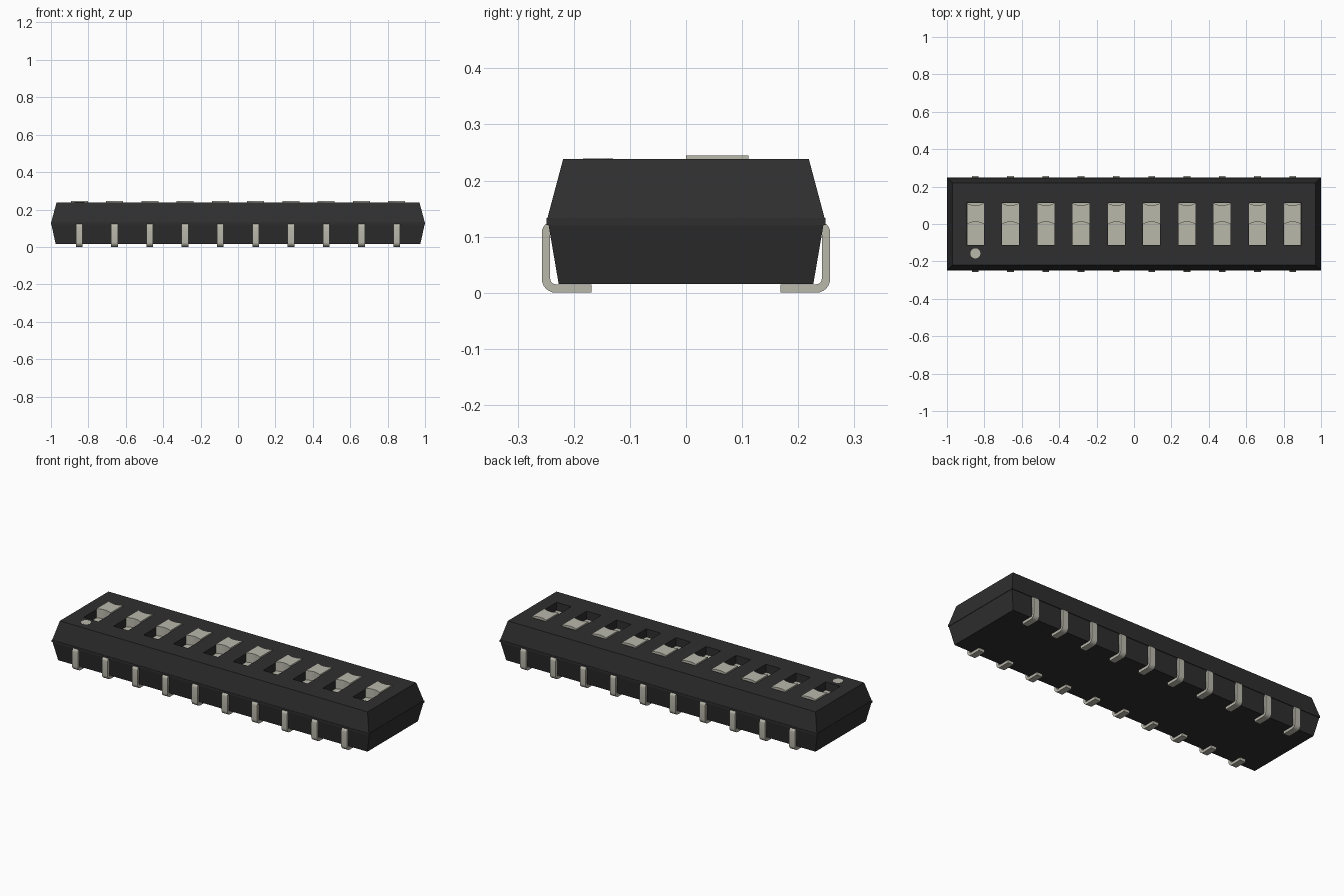
import bpy, bmesh
from math import sin, cos, pi, radians

cube = bpy.data.objects.get("Cube")
if cube:
    bpy.data.objects.remove(cube, do_unlink=True)

COUNT, PITCH = 10, 0.1885
XS = [(i - (COUNT - 1) / 2) * PITCH for i in range(COUNT)]
TOP, FLOOR = 0.238, 0.192


def material(name, rgb):
    m = bpy.data.materials.new(name)
    m.use_nodes = True
    m.diffuse_color = (*rgb, 1)
    m.node_tree.nodes["Principled BSDF"].inputs["Base Color"].default_value = (*rgb, 1)
    return m


BLACK = material("black plastic", (0.028, 0.028, 0.028))
IVORY = material("ivory plastic", (0.49, 0.48, 0.41))
METAL = material("tinned metal", (0.49, 0.48, 0.41))


def finish(name, bm, mat):
    bmesh.ops.recalc_face_normals(bm, faces=bm.faces)
    mesh = bpy.data.meshes.new(name)
    bm.to_mesh(mesh)
    bm.free()
    mesh.materials.append(mat)
    obj = bpy.data.objects.new(name, mesh)
    bpy.context.collection.objects.link(obj)
    return obj


def prism(bm, outline, offset):
    """Close an outline of 3D points and extrude it along offset."""
    face = bm.faces.new([bm.verts.new(p) for p in outline])
    ext = bmesh.ops.extrude_face_region(bm, geom=[face])
    verts = [g for g in ext["geom"] if isinstance(g, bmesh.types.BMVert)]
    bmesh.ops.translate(bm, vec=offset, verts=verts)


def rect(x, y0, y1, half, z):
    return [(x - half, y0, z), (x + half, y0, z), (x + half, y1, z), (x - half, y1, z)]


def arc(cy, cz, r, start, end, n=6):
    return [(cy + r * cos(radians(start + (end - start) * k / n)),
             cz + r * sin(radians(start + (end - start) * k / n))) for k in range(n + 1)]


# Body: two tapered halves meeting at a narrow waist band
bm = bmesh.new()
rings = []
for hx, hy, z in [(0.975, 0.227, 0.016), (0.998, 0.245, 0.121), (1.0, 0.249, 0.121),
                  (1.0, 0.249, 0.133), (0.998, 0.247, 0.133), (0.97, 0.219, TOP)]:
    rings.append([bm.verts.new((sx * hx, sy * hy, z))
                  for sx, sy in [(-1, -1), (1, -1), (1, 1), (-1, 1)]])
for a, b in zip(rings, rings[1:]):
    for i in range(4):
        j = (i + 1) % 4
        bm.faces.new((a[i], a[j], b[j], b[i]))
bm.faces.new(rings[0])
bm.faces.new(rings[-1])
body = finish("body", bm, BLACK)

# Slots cut in the top
bm = bmesh.new()
for x in XS:
    prism(bm, rect(x, -0.112, 0.112, 0.046, FLOOR - 0.01), (0, 0, 0.1))
cutter = finish("slot_cutter", bm, BLACK)
cutter.hide_render = True
mod = body.modifiers.new("slots", "BOOLEAN")
mod.operation, mod.solver, mod.object = "DIFFERENCE", "EXACT", cutter
bpy.context.view_layer.objects.active = body
bpy.ops.object.modifier_apply(modifier=mod.name)
bpy.data.objects.remove(cutter, do_unlink=True)

# Sliders: a base filling the slot floor and a knob with hollowed ends
for n, x in enumerate(XS, 1):
    bm = bmesh.new()
    prism(bm, rect(x, -0.111, 0.111, 0.045, FLOOR - 0.0095), (0, 0, 0.0095))
    steps = [k / 8 for k in range(9)]
    front = [(x - 0.045 + 0.09 * t, 0.012 * sin(pi * t), FLOOR) for t in steps]
    back = [(x + 0.045 - 0.09 * t, 0.111 - 0.012 * sin(pi * t), FLOOR) for t in steps]
    prism(bm, front + back, (0, 0, 0.245 - FLOOR))
    finish(f"slider_{n}", bm, IVORY)

# Marker dot beside the first switch
bm = bmesh.new()
dot = [(XS[0] + y, -0.157 + z, TOP - 0.001) for y, z in arc(0, 0, 0.027, 0, 345, 23)]
prism(bm, dot, (0, 0, 0.002))
finish("first_switch_marker", bm, IVORY)

# Bent leads along both long sides
outer = [(0.168, 0)] + arc(0.232, 0.025, 0.025, -90, 0) + arc(0.237, 0.107, 0.02, 0, 90) + [(0.215, 0.127)]
inner = [(0.168, 0.015)] + arc(0.232, 0.025, 0.01, -90, 0) + arc(0.237, 0.107, 0.005, 0, 90) + [(0.215, 0.112)]
for side, label in [(-1, "front"), (1, "back")]:
    for n, x in enumerate(XS, 1):
        bm = bmesh.new()
        prism(bm, [(x - 0.018, side * y, z) for y, z in outer + inner[::-1]], (0.036, 0, 0))
        lead = finish(f"{label}_lead_{n}", bm, METAL)
        bpy.ops.object.select_all(action="DESELECT")
        lead.select_set(True)
        bpy.context.view_layer.objects.active = lead
        bpy.ops.object.shade_smooth_by_angle(angle=radians(30))
